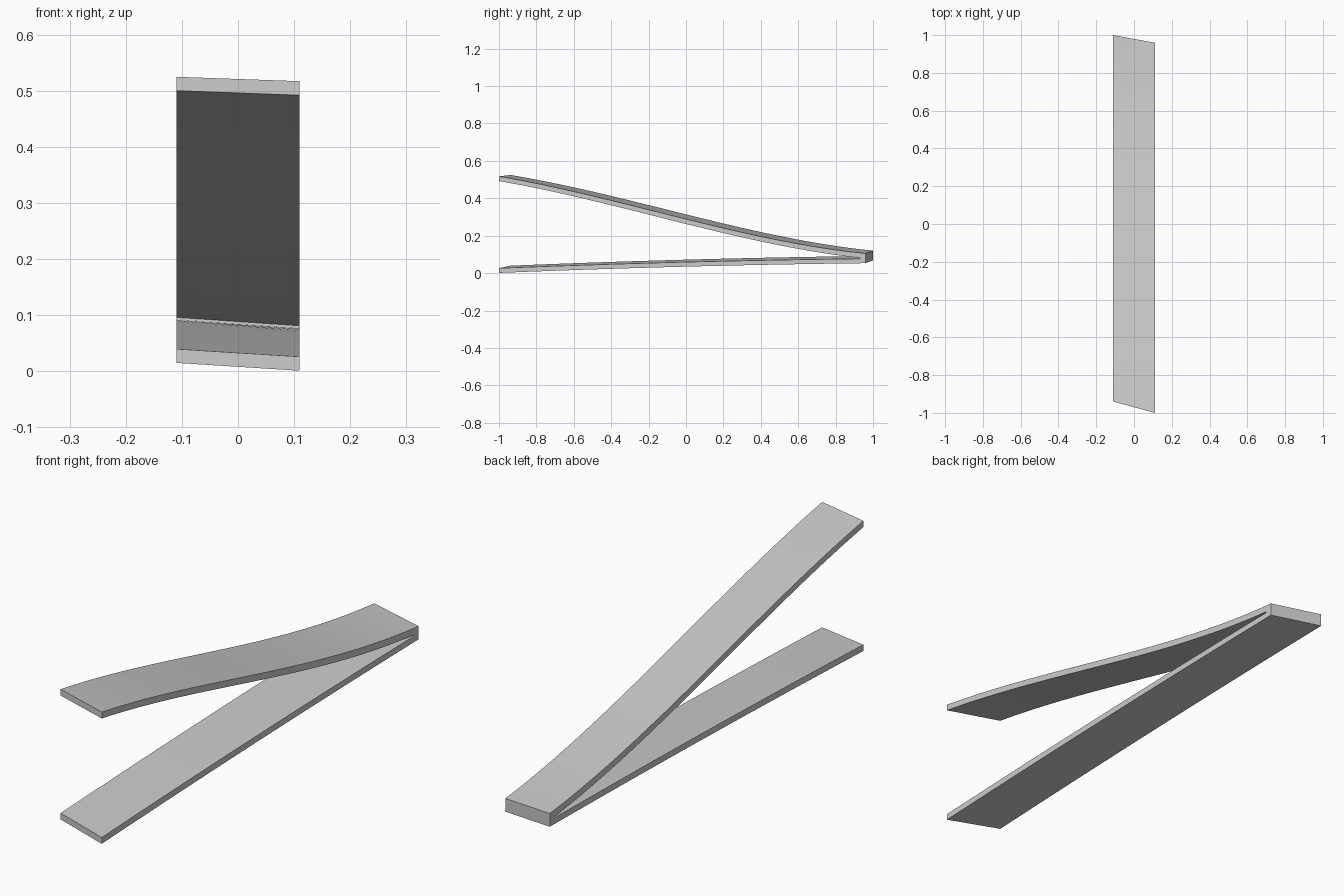
import bpy
import bmesh

# Remove the default cube only
cube = bpy.data.objects.get("Cube")
if cube:
    bpy.data.objects.remove(cube, do_unlink=True)

HALF_WIDTH = 0.11
FRONT, NOTCH, BACK = -1.0, 0.93, 0.96
STEPS = 40


def lerp(a, b, t):
    return a + (b - a) * t


def section(t):
    """Four heights at a station: lower arm bottom and top, upper arm bottom and top."""
    s = 1 - t
    low = 0.001 + 0.052 * t + 0.028 * t * s
    high = 0.517 * s**3 + 3 * 0.406 * s * s * t + 3 * 0.17 * s * t * t + 0.105 * t**3
    return low, low + lerp(0.025, 0.024, t), high - lerp(0.025, 0.027, t), high


# Stations along the strip: the open arms, then the solid butt end
stations = [lerp(FRONT, NOTCH, i / STEPS) for i in range(STEPS + 1)] + [BACK]

bm = bmesh.new()
left, right = [], []
for y in stations:
    t = (y - FRONT) / (BACK - FRONT)
    heights = section(t)
    left.append([bm.verts.new((HALF_WIDTH, y, z)) for z in heights])
    # The right side is shifted, as the strip lies slightly turned and tilted
    far_y = y + lerp(0.06, 0.04, t)
    right.append([bm.verts.new((-HALF_WIDTH, far_y, z + lerp(lerp(0.014, 0.008, z / 0.5), 0.015, t)))
                  for z in heights])

# Long faces of both arms and their side walls
for i in range(len(stations) - 1):
    solid = i == STEPS
    for k in ((0, 3) if solid else range(4)):
        bm.faces.new((left[i][k], left[i + 1][k], right[i + 1][k], right[i][k]))
    for k in (range(3) if solid else (0, 2)):
        for side in (left, right):
            bm.faces.new((side[i][k], side[i + 1][k], side[i + 1][k + 1], side[i][k + 1]))

# Arm tips, slot end and butt end
for i, bands in ((0, (0, 2)), (STEPS, (1,)), (STEPS + 1, range(3))):
    for k in bands:
        bm.faces.new((left[i][k], left[i][k + 1], right[i][k + 1], right[i][k]))
bmesh.ops.recalc_face_normals(bm, faces=bm.faces)

mesh = bpy.data.meshes.new("forked_strip")
bm.to_mesh(mesh)
bm.free()
strip = bpy.data.objects.new("forked_strip", mesh)
bpy.context.collection.objects.link(strip)

# Plain grey
grey = bpy.data.materials.new("plain_grey")
grey.use_nodes = True
colour = (0.6, 0.6, 0.6, 1.0)
grey.diffuse_color = colour
grey.node_tree.nodes["Principled BSDF"].inputs["Base Color"].default_value = colour
mesh.materials.append(grey)

# Smooth along the curves, crisp at the edges
bpy.ops.object.select_all(action="DESELECT")
strip.select_set(True)
bpy.context.view_layer.objects.active = strip
bpy.ops.object.shade_smooth_by_angle()
